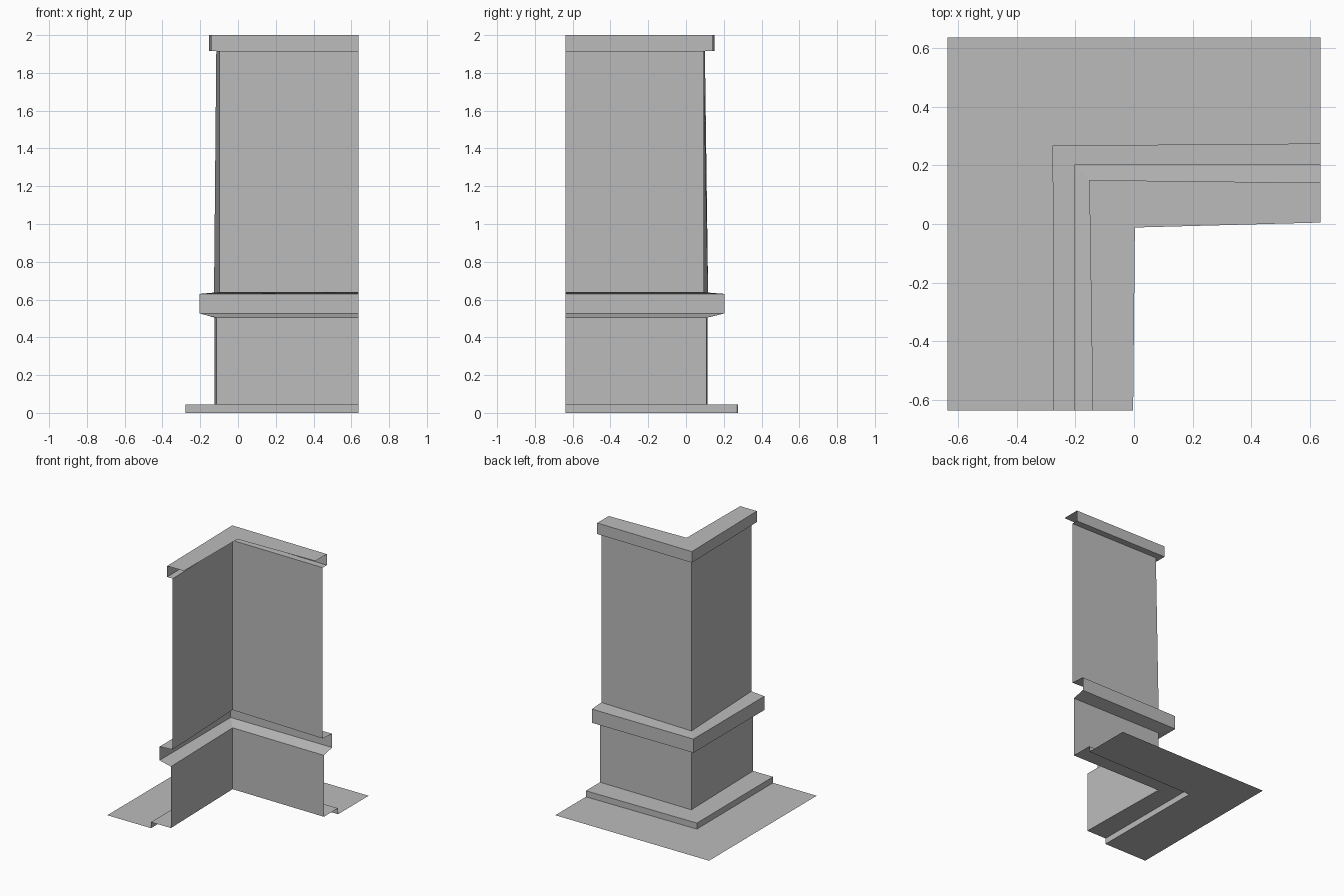
import bpy
import bmesh

cube = bpy.data.objects.get("Cube")
if cube:
    bpy.data.objects.remove(cube, do_unlink=True)

HALF = 0.637  # half width of the square footprint

stone = bpy.data.materials.new("grey_stone")
stone.use_nodes = True
grey = (0.5, 0.5, 0.5, 1)
stone.diffuse_color = grey
stone.node_tree.nodes["Principled BSDF"].inputs["Base Color"].default_value = grey


def line(z, corner_x, corner_y, left_end, back_end):
    """One L-shaped line: open end of the side leg, outer corner, open end of the back leg."""
    return [(-left_end, -HALF, z), (-corner_x, corner_y, z), (HALF, back_end, z)]


def even_line(z, offset):
    """An L-shaped line at the same offset all along."""
    return line(z, offset, offset, offset, offset)


def sheet(name, lines):
    """Open sheet joining successive L-shaped lines, facing outwards."""
    bm = bmesh.new()
    rows = [[bm.verts.new(p) for p in points] for points in lines]
    for low, high in zip(rows, rows[1:]):
        for i in range(len(low) - 1):
            bm.faces.new((low[i], high[i], high[i + 1], low[i + 1]))
    mesh = bpy.data.meshes.new(name)
    bm.to_mesh(mesh)
    bm.free()
    mesh.materials.append(stone)
    obj = bpy.data.objects.new(name, mesh)
    bpy.context.collection.objects.link(obj)
    return obj


# Key lines where neighbouring parts meet
outer_edge = even_line(0, HALF)
plinth_foot = line(0, 0.278, 0.268, 0.275, 0.275)
lower_foot = line(0.045, 0.125, 0.115, 0.11, 0.107)
lower_head = line(0.505, 0.125, 0.115, 0.11, 0.107)
upper_foot = line(0.637, 0.127, 0.117, 0.095, 0.092)
upper_head = line(1.917, 0.115, 0.1, 0.095, 0.092)
cap_inner = line(2, -0.003, -0.012, 0.003, 0.005)

# Flat apron on the ground and the low step around the wall foot
sheet("ground_apron", [outer_edge, plinth_foot])
sheet("plinth_step", [plinth_foot, line(0.045, 0.278, 0.268, 0.275, 0.275), lower_foot])

# Wall below and above the belt
sheet("lower_wall", [lower_foot, lower_head])
sheet("upper_wall", [upper_foot, upper_head])

# Projecting belt with sloped underside
sheet("belt_course", [lower_head, even_line(0.527, 0.204), even_line(0.63, 0.204), upper_foot])

# Overhanging cap, open on the inside
sheet("top_cap", [upper_head] + [line(z, 0.153, 0.15, 0.141, 0.141) for z in (1.917, 2)] + [cap_inner])
